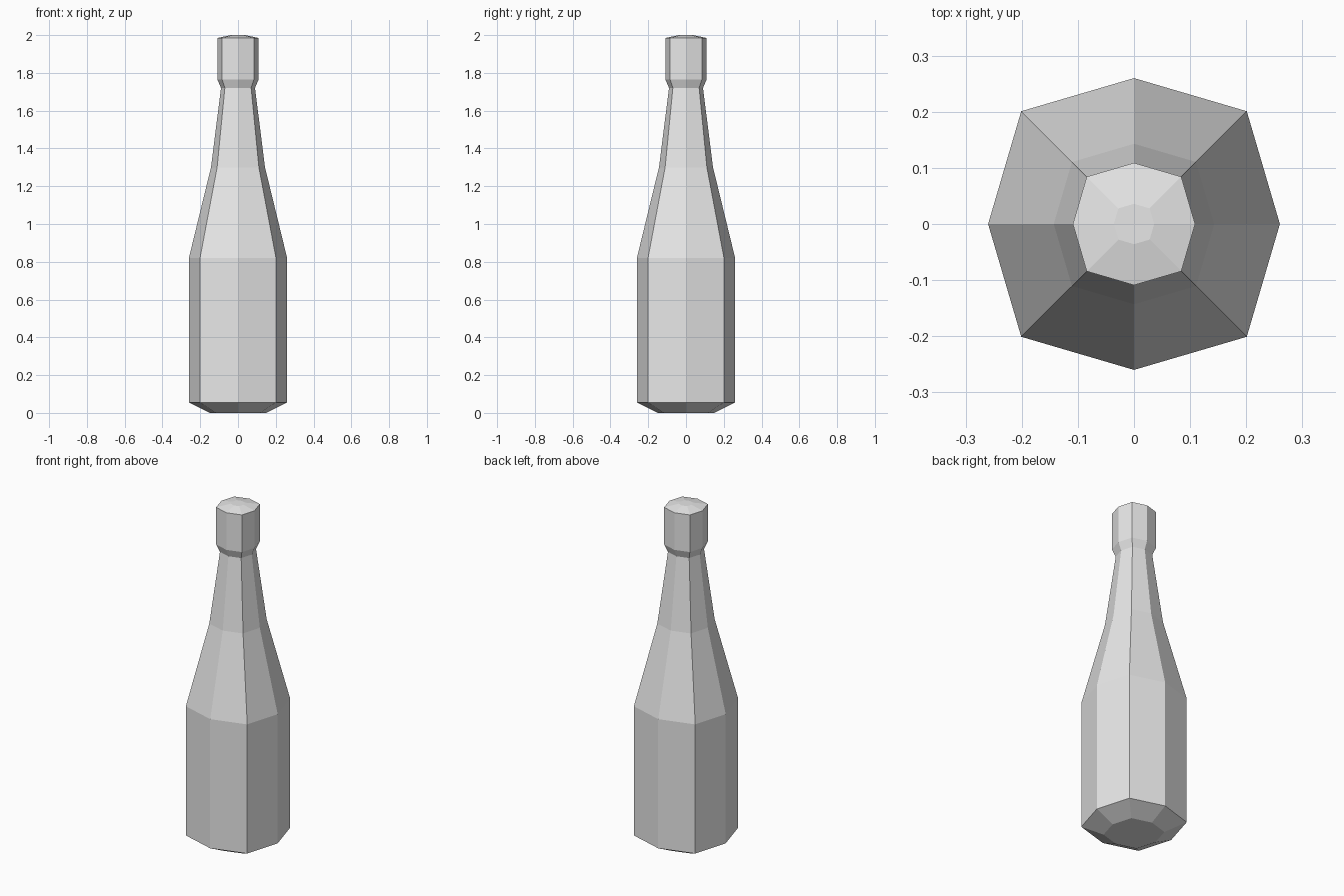
import bpy, bmesh

if "Cube" in bpy.data.objects:
    bpy.data.objects.remove(bpy.data.objects["Cube"])

# one plain grey for the whole bottle
grey = bpy.data.materials.new("plain_grey")
grey.diffuse_color = (0.8, 0.8, 0.8, 1)
grey.use_nodes = True
grey.node_tree.nodes["Principled BSDF"].inputs["Base Color"].default_value = grey.diffuse_color

# eight-sided cross-section: corners on the axes, slightly fuller diagonals
D = 0.773
SECTION = [(1, 0), (D, D), (0, 1), (-D, D), (-1, 0), (-D, -D), (0, -1), (D, -D)]

# (radius, height) from base to cap
PROFILE = [(0.15, 0), (0.26, 0.055), (0.26, 0.82), (0.143, 1.30),
           (0.09, 1.72), (0.109, 1.765), (0.109, 1.985), (0.036, 2.0)]


def loft(name, profile, section, material):
    bm = bmesh.new()
    rings = [[bm.verts.new((r * x, r * y, z)) for x, y in section]
             for r, z in profile]
    n = len(section)
    for a, b in zip(rings, rings[1:]):
        for i in range(n):
            j = (i + 1) % n
            bm.faces.new((a[i], a[j], b[j], b[i]))
    bm.faces.new(rings[0][::-1])
    bm.faces.new(rings[-1])
    mesh = bpy.data.meshes.new(name)
    bm.to_mesh(mesh)
    bm.free()
    mesh.materials.append(material)
    obj = bpy.data.objects.new(name, mesh)
    bpy.context.collection.objects.link(obj)
    return obj


# bottle body, neck and cap in one closed shell
loft("bottle", PROFILE, SECTION, grey)
